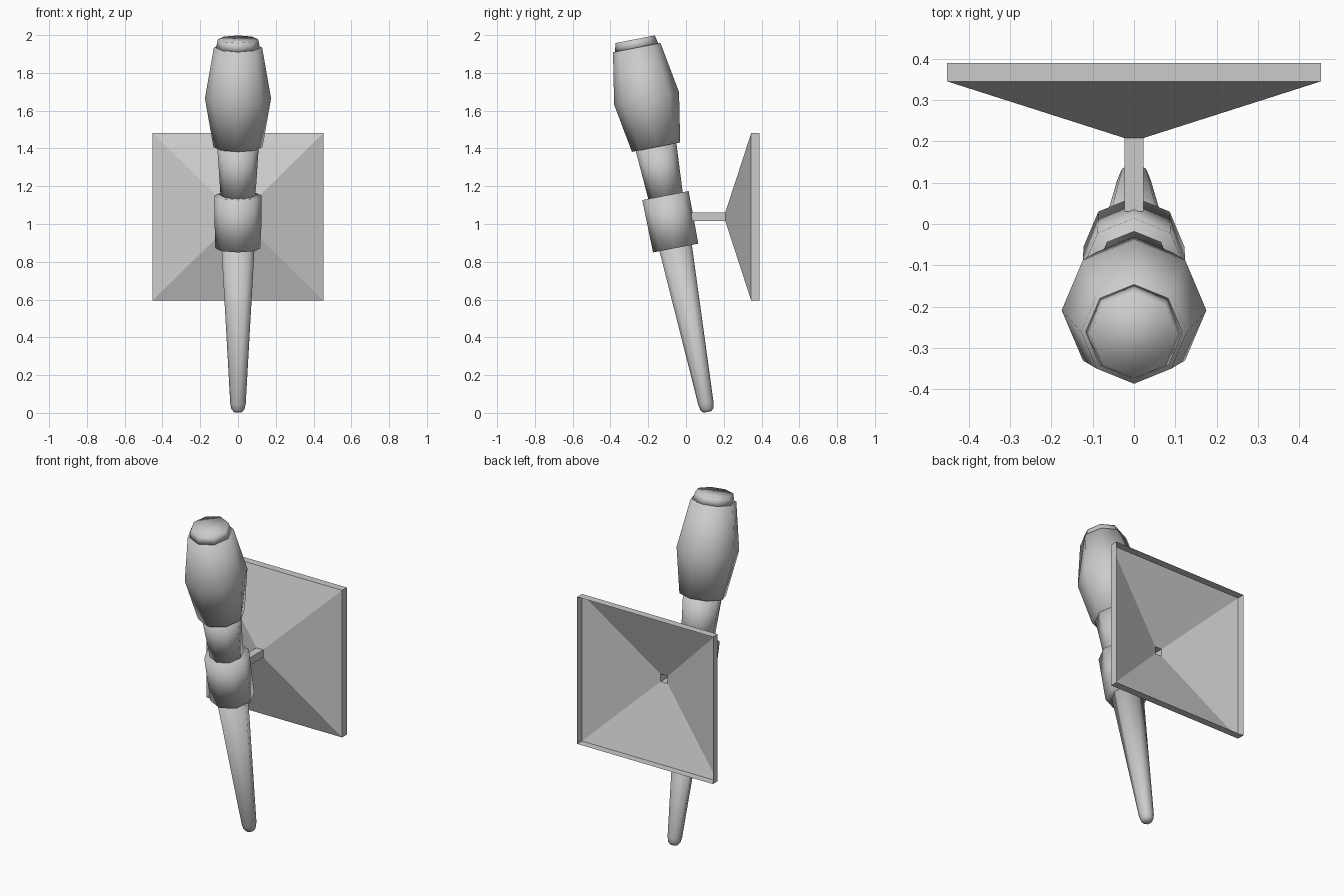
import bpy
import bmesh
from math import sin, cos, pi, radians
from mathutils import Vector, Matrix

cube = bpy.data.objects.get("Cube")
if cube:
    bpy.data.objects.remove(cube, do_unlink=True)

# One grey for the whole model
grey = bpy.data.materials.new("plain grey")
grey.use_nodes = True
grey.diffuse_color = (0.6, 0.6, 0.6, 1)
grey.node_tree.nodes["Principled BSDF"].inputs["Base Color"].default_value = (0.6, 0.6, 0.6, 1)

# The torch leans forward along this axis
LEAN = Matrix.Translation((0, 0.115, 0)) @ Matrix.Rotation(radians(11), 4, "X")
SIDES = 8


def loft(name, rings, cap, smooth):
    """Join matching rings of points into a surface, optionally capped."""
    bm = bmesh.new()
    loops = [[bm.verts.new(p) for p in ring] for ring in rings]
    for low, high in zip(loops, loops[1:]):
        n = len(low)
        for i in range(n):
            j = (i + 1) % n
            bm.faces.new((low[i], low[j], high[j], high[i]))
    if cap:
        bm.faces.new(loops[0][::-1])
        bm.faces.new(loops[-1])
    for face in bm.faces:
        face.smooth = smooth
    mesh = bpy.data.meshes.new(name)
    bm.to_mesh(mesh)
    bm.free()
    mesh.materials.append(grey)
    obj = bpy.data.objects.new(name, mesh)
    bpy.context.collection.objects.link(obj)
    return obj


def turned(name, profile):
    """Eight-sided turned part; profile is (distance along axis, radius)."""
    rings = [[LEAN @ Vector((r * cos(2 * pi * i / SIDES), r * sin(2 * pi * i / SIDES), t))
              for i in range(SIDES)] for t, r in profile]
    return loft(name, rings, True, True)


# Torch parts, bottom to top
turned("handle", [(0.005, 0.022), (0.02, 0.035), (0.05, 0.041), (0.9, 0.088)])
turned("collar", [(0.889, 0.122), (1.172, 0.125)])
turned("neck", [(1.16, 0.092), (1.44, 0.11)])
turned("head", [(1.433, 0.13), (1.696, 0.175), (1.97, 0.128)])
turned("head_cap", [(1.965, 0.118), (2.015, 0.106)])


# Wall mount: hollow square arm flaring into an open-backed plate
def square(half, y):
    return [(sx * half, y, 1.038 + sz * half * 0.98)
            for sx, sz in ((-1, -1), (1, -1), (1, 1), (-1, 1))]


loft("wall_mount", [square(0.023, 0.03), square(0.023, 0.208),
                    square(0.452, 0.345), square(0.452, 0.39)], False, False)
